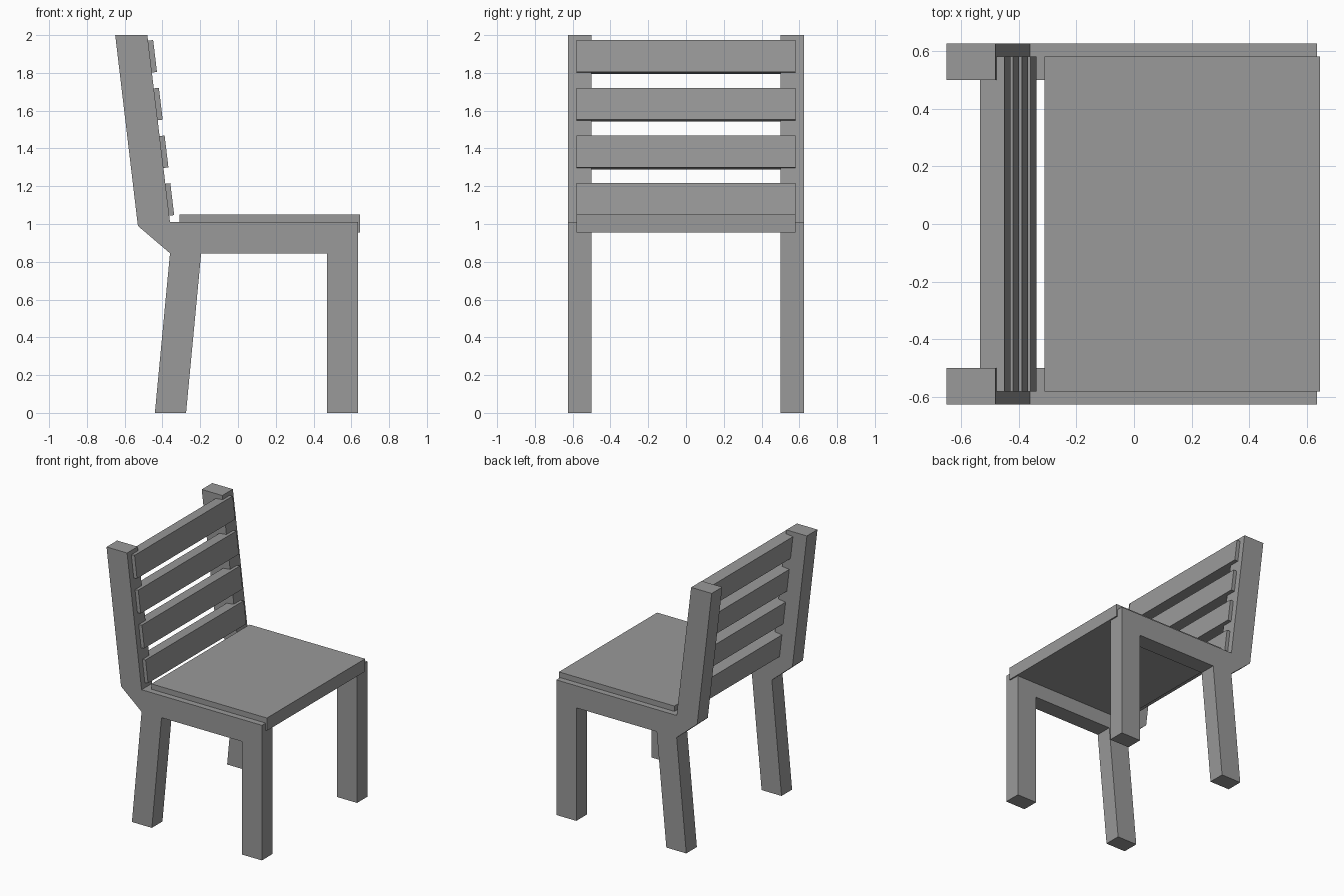
import bpy
import bmesh
from math import atan
from mathutils import Matrix, Vector

default_cube = bpy.data.objects.get("Cube")
if default_cube:
    bpy.data.objects.remove(default_cube, do_unlink=True)

grey = bpy.data.materials.new("plain grey")
grey.use_nodes = True
grey.diffuse_color = (0.32, 0.32, 0.32, 1)
grey.node_tree.nodes["Principled BSDF"].inputs["Base Color"].default_value = grey.diffuse_color


def add_object(name, bm):
    bmesh.ops.recalc_face_normals(bm, faces=bm.faces)
    mesh = bpy.data.meshes.new(name)
    bm.to_mesh(mesh)
    bm.free()
    mesh.materials.append(grey)
    obj = bpy.data.objects.new(name, mesh)
    bpy.context.collection.objects.link(obj)
    return obj


def add_box(name, size, center, tilt=0):
    bm = bmesh.new()
    bmesh.ops.create_cube(bm, size=1, matrix=Matrix.Diagonal((*size, 1)))
    obj = add_object(name, bm)
    obj.location = center
    obj.rotation_euler.y = tilt
    return obj


def add_side_frame(name, y_start, y_end):
    # Legs, seat rail and leaning back post share one outline
    outline = [(-0.44, 0), (-0.275, 0), (-0.195, 0.845), (0.47, 0.845),
               (0.47, 0), (0.635, 0), (0.635, 1.01), (-0.36, 1.01),
               (-0.48, 2), (-0.65, 2), (-0.53, 0.99), (-0.36, 0.845)]
    bm = bmesh.new()
    face = bm.faces.new([bm.verts.new((x, y_start, z)) for x, z in outline])
    side = bmesh.ops.extrude_face_region(bm, geom=[face])
    moved = [v for v in side["geom"] if isinstance(v, bmesh.types.BMVert)]
    bmesh.ops.translate(bm, verts=moved, vec=(0, y_end - y_start, 0))
    return add_object(name, bm)


# Side frames
add_side_frame("side_frame_front", -0.625, -0.5)
add_side_frame("side_frame_back", 0.5, 0.625)

# Seat board
add_box("seat", (0.955, 1.16, 0.095), (0.1675, 0, 1.0025))

# Four back slats, following the lean of the posts
lean = atan(0.12)
thickness, height = 0.086, 0.17
axis_up = Vector((-0.12, 0, 1)).normalized()
axis_back = Vector((-1, 0, -0.12)).normalized()
for i in range(4):
    bottom_z = 1.047 + 0.2527 * i
    front_bottom = Vector((-0.338 - 0.12 * (bottom_z - 1.047), 0, bottom_z))
    center = front_bottom + axis_up * height / 2 + axis_back * thickness / 2
    add_box(f"back_slat_{i + 1}", (thickness, 1.16, height), center, -lean)
